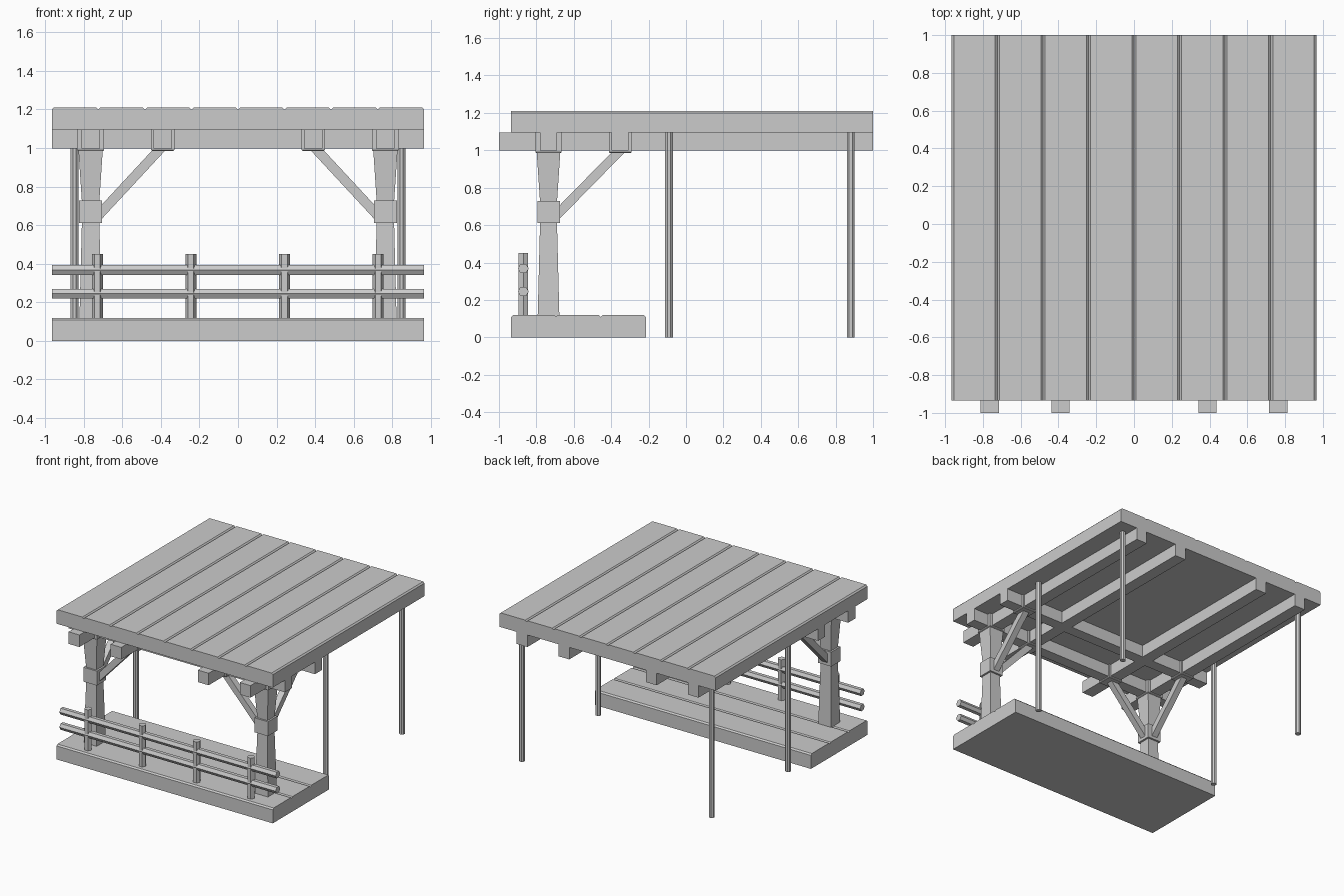
import bpy
import bmesh
import math
from mathutils import Vector

cube = bpy.data.objects.get("Cube")
if cube:
    bpy.data.objects.remove(cube, do_unlink=True)

grey = bpy.data.materials.new("plain_grey")
grey.use_nodes = True
GREY = (0.6, 0.6, 0.6, 1)
grey.diffuse_color = GREY
grey.node_tree.nodes["Principled BSDF"].inputs["Base Color"].default_value = GREY


def finish(name, bm):
    bmesh.ops.recalc_face_normals(bm, faces=bm.faces)
    mesh = bpy.data.meshes.new(name)
    bm.to_mesh(mesh)
    bm.free()
    mesh.materials.append(grey)
    ob = bpy.data.objects.new(name, mesh)
    bpy.context.collection.objects.link(ob)
    return ob


def loft(name, rings):
    """Join matching rings of points into a closed solid."""
    bm = bmesh.new()
    loops = [[bm.verts.new(p) for p in ring] for ring in rings]
    for a, b in zip(loops, loops[1:]):
        for i in range(len(a)):
            j = (i + 1) % len(a)
            bm.faces.new((a[i], a[j], b[j], b[i]))
    bm.faces.new(loops[0])
    bm.faces.new(loops[-1])
    return finish(name, bm)


def square(x, y, z, h):
    return [(x - h, y - h, z), (x + h, y - h, z), (x + h, y + h, z), (x - h, y + h, z)]


def box(name, lo, hi):
    return loft(name, [[(lo[0], lo[1], z), (hi[0], lo[1], z),
                        (hi[0], hi[1], z), (lo[0], hi[1], z)] for z in (lo[2], hi[2])])


def pole(name, start, end, radius, sides, turn=0.0):
    """Straight faceted pole between two points, along x or z."""
    along_x = start[0] != end[0]
    rings = []
    for p in (start, end):
        ring = []
        for i in range(sides):
            t = turn + math.tau * i / sides
            c, s = radius * math.cos(t), radius * math.sin(t)
            ring.append(Vector(p) + Vector((0, c, s) if along_x else (c, s, 0)))
        rings.append(ring)
    return loft(name, rings)


def planked_slab(name, start, end, count, bottom, top, place, near, far):
    """Slab whose top is cut by V grooves into equal planks."""
    c = 0.011
    step = (end - start) / count
    profile = [(end, bottom), (start, bottom)]
    for i in range(count):
        a, b = start + i * step, start + (i + 1) * step
        if i == 0:
            profile.append((a, top - c))
        profile += [(a + c, top), (b - c, top), (b, top - c)]
    return loft(name, [[place(u, v, w) for u, v in profile] for w in (near, far)])


def brace(name, start, end, side, half):
    """Diagonal square strut; side is its horizontal cross direction."""
    a, b, s = Vector(start), Vector(end), Vector(side)
    n = (b - a).normalized().cross(s)
    return loft(name, [[p + s * half * i + n * half * j
                        for i, j in ((-1, -1), (1, -1), (1, 1), (-1, 1))] for p in (a, b)])


W = 0.965                      # half width of roof and deck
POST_X, INNER_X = 0.764, 0.39
POST_Y, INNER_Y = -0.735, -0.352
BEAM_Z, ROOF_Z, DECK_Z = 0.998, 1.095, 0.12

# Roof planks run front to back, deck planks run side to side
planked_slab("roof", -W, W, 8, ROOF_Z, 1.21, lambda u, v, w: (u, w, v), -0.935, 1.0)
planked_slab("deck", -0.935, -0.215, 3, 0, DECK_Z, lambda u, v, w: (w, u, v), -W, W)

# Cross beams
for name, y in (("front_cross_beam", POST_Y), ("inner_cross_beam", INNER_Y)):
    box(name, (-W, y - 0.045, BEAM_Z), (W, y + 0.045, ROOF_Z))

for side, s in (("right", -1), ("left", 1)):
    px, ix = s * POST_X, s * INNER_X

    # Long beams
    for name, x in (("outer", px), ("inner", ix)):
        box(f"{side}_{name}_long_beam", (x - 0.048, -1, BEAM_Z), (x + 0.048, 1, ROOF_Z))

    # Joint blocks where posts and braces meet the beams
    for name, x, y, h in (("post", px, POST_Y, 0.07), ("side_brace", ix, POST_Y, 0.06),
                          ("back_brace", px, INNER_Y, 0.06)):
        loft(f"{side}_{name}_joint", [square(x, y, 0.985, h - 0.004),
                                      square(x, y, 0.99, h), square(x, y, ROOF_Z, h)])

    # Tapered post with collar
    loft(f"{side}_post_lower", [square(px, POST_Y, DECK_Z - 0.01, 0.058),
                                square(px, POST_Y, 0.62, 0.045)])
    loft(f"{side}_post_upper", [square(px, POST_Y, 0.72, 0.045),
                                square(px, POST_Y, 0.99, 0.063)])
    box(f"{side}_post_collar", (px - 0.06, POST_Y - 0.06, 0.612),
        (px + 0.06, POST_Y + 0.06, 0.728))

    # Diagonal braces, one inward and one backward
    brace(f"{side}_side_brace", (px - s * 0.04, POST_Y, 0.65),
          (ix, POST_Y, 1.01), (0, 1, 0), 0.025)
    brace(f"{side}_back_brace", (px, POST_Y + 0.04, 0.65),
          (px, INNER_Y + 0.01, 1.01), (1, 0, 0), 0.025)

    # Slender support poles
    for name, y in (("middle", -0.091), ("back", 0.881)):
        pole(f"{side}_{name}_pole", (s * 0.847, y, 0), (s * 0.847, y, ROOF_Z),
             0.022, 8, math.pi / 8)

# Railing
RAIL_Y = -0.87
for name, z in (("lower", 0.245), ("upper", 0.368)):
    pole(f"{name}_rail", (-W, RAIL_Y, z), (W, RAIL_Y, z), 0.029, 6)
for i in range(4):
    x = -0.729 + i * 0.485
    pole(f"rail_post_{i + 1}", (x, RAIL_Y, DECK_Z - 0.01), (x, RAIL_Y, 0.45), 0.029, 6)
